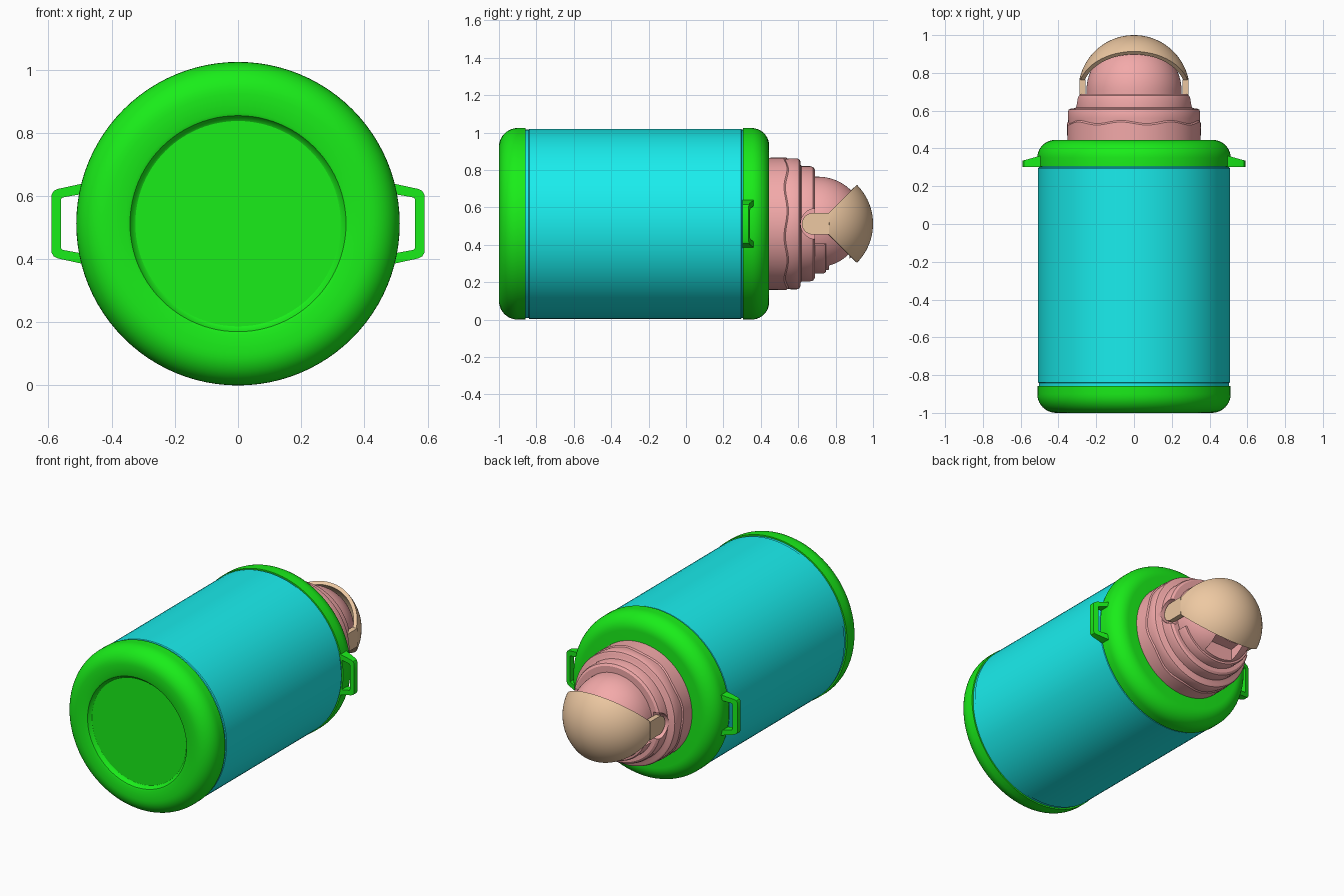
import bpy, bmesh
from math import sin, cos, pi, radians

if "Cube" in bpy.data.objects:
    bpy.data.objects.remove(bpy.data.objects["Cube"])

CZ = 0.512  # height of the bottle's long axis


def material(name, rgb):
    m = bpy.data.materials.new(name)
    m.diffuse_color = (*rgb, 1)
    m.use_nodes = True
    m.node_tree.nodes["Principled BSDF"].inputs["Base Color"].default_value = m.diffuse_color
    return m


GREEN = material("green", (0.01, 0.85, 0.01))
CYAN = material("cyan", (0.01, 0.85, 0.85))
PINK = material("pink", (0.90, 0.40, 0.40))
TAN = material("tan", (0.85, 0.58, 0.36))


def finish(name, bm, mat, recalc=True):
    if recalc:
        bmesh.ops.recalc_face_normals(bm, faces=bm.faces)
    me = bpy.data.meshes.new(name)
    bm.to_mesh(me)
    bm.free()
    ob = bpy.data.objects.new(name, me)
    bpy.context.collection.objects.link(ob)
    if mat:
        me.materials.append(mat)
    return ob


def activate(ob):
    bpy.ops.object.select_all(action='DESELECT')
    ob.select_set(True)
    bpy.context.view_layer.objects.active = ob


def smooth(ob, angle=32):
    activate(ob)
    bpy.ops.object.shade_smooth_by_angle(angle=radians(angle))


def lathe(name, profile, mat, n=96):
    """Spin (radius, y[, wave]) points round the long axis."""
    bm = bmesh.new()
    rings = []
    for r, y, *w in profile:
        wave = w[0] if w else 0
        if r == 0:
            rings.append([bm.verts.new((0, y, CZ))] * n)
        else:
            rings.append([bm.verts.new((r * cos(2 * pi * i / n), y + wave * sin(16 * pi * i / n),
                                        CZ + r * sin(2 * pi * i / n))) for i in range(n)])
    for a, b in zip(rings, rings[1:]):
        for i in range(n):
            j = (i + 1) % n
            bm.faces.new(list(dict.fromkeys((a[i], a[j], b[j], b[i]))))
    return finish(name, bm, mat)


def prism(name, pts, x0, x1, mat):
    """Extrude a (y, z) outline along x."""
    bm = bmesh.new()
    a = [bm.verts.new((x0, y, z)) for y, z in pts]
    b = [bm.verts.new((x1, y, z)) for y, z in pts]
    bm.faces.new(a)
    bm.faces.new(b)
    for i in range(len(pts)):
        j = (i + 1) % len(pts)
        bm.faces.new((a[i], a[j], b[j], b[i]))
    return finish(name, bm, mat)


def arc(cr, cy, rad, a0, a1, n=10):
    return [(cr + rad * cos(radians(a0 + (a1 - a0) * i / n)),
             cy + rad * sin(radians(a0 + (a1 - a0) * i / n))) for i in range(n + 1)]


def cut(ob, cutter):
    m = ob.modifiers.new("cut", 'BOOLEAN')
    m.object = cutter
    m.solver = 'EXACT'
    activate(ob)
    bpy.ops.object.modifier_apply(modifier="cut")
    bpy.data.objects.remove(cutter)


# Body barrel
smooth(lathe("body", [(0, -0.87), (0.503, -0.87), (0.503, -0.842), (0.508, -0.838), (0.508, 0.295),
                      (0.503, 0.299), (0.503, 0.32), (0, 0.32)], CYAN))

# Base cap with recessed disc
smooth(lathe("base_cap", [(0, -0.975), (0.325, -0.975), (0.333, -0.980), (0.342, -0.996), (0.352, -1.0)]
             + arc(0.412, -0.90, 0.10, -90, 0) + [(0.512, -0.858), (0.5, -0.858), (0, -0.858)], GREEN))

# Shoulder
smooth(lathe("shoulder", [(0, 0.305), (0.5, 0.305), (0.512, 0.305)]
             + arc(0.417, 0.35, 0.095, 0, 90) + [(0, 0.445)], GREEN))

# Side handles: tapered open loops
half = [((0.46, 0.134), (0.46, 0.100)), ((0.570, 0.110), (0.555, 0.083)),
        ((0.583, 0.104), (0.559, 0.080)), ((0.590, 0.092), (0.560, 0.076))]
path = half + [((o[0], -o[1]), (i[0], -i[1])) for o, i in reversed(half)]
for side, s in (("left", -1), ("right", 1)):
    bm = bmesh.new()
    loops = []
    for (ox, oz), (ix, iz) in path:
        back = lambda x: 0.335 + (0.59 - x) * 0.28
        loops.append([bm.verts.new((s * x, y, CZ + z)) for x, y, z in
                      ((ox, 0.303, oz), (ox, back(ox), oz), (ix, back(ix), iz), (ix, 0.303, iz))])
    for a, b in zip(loops, loops[1:]):
        for i in range(4):
            j = (i + 1) % 4
            bm.faces.new((a[i], a[j], b[j], b[i]))
    bm.faces.new(loops[0])
    bm.faces.new(loops[-1])
    smooth(finish(f"handle_{side}", bm, GREEN))

# Two-tier neck with a wavy ridge, notched for the hinge arms
neck = lathe("neck", [(0, 0.43), (0.353, 0.43), (0.354, 0.532, 0.008), (0.348, 0.540, 0.008), (0.350, 0.560),
                      (0.350, 0.594), (0.346, 0.605), (0.335, 0.611), (0.315, 0.613), (0.308, 0.618),
                      (0.308, 0.664), (0.303, 0.680), (0.290, 0.689), (0, 0.690)], PINK)
for s in (-1, 1):
    circle = [(0.695 + 0.082 * cos(2 * pi * i / 32), CZ + 0.082 * sin(2 * pi * i / 32)) for i in range(32)]
    cut(neck, prism("notch_cutter", circle, s * 0.258, s * 0.45, None))
smooth(neck)

# Inner dome with a spout pocket underneath
dome = lathe("dome", [(0, 0.67), (0.252, 0.67)] + arc(0, 0.705, 0.252, 0, 88, 20) + [(0, 0.957)], PINK)
cut(dome, prism("pocket_cutter", [(0.765, 0.2), (0.875, 0.2), (0.875, 0.38), (0.765, 0.36)], -0.10, 0.10, None))
smooth(dome)

# Raised collar round the lower half of the dome
bm = bmesh.new()
section = [(0.24, 0.68), (0.266, 0.68), (0.266, 0.735), (0.260, 0.747), (0.235, 0.750)]
rings = []
for i in range(33):
    t = radians(-90 - 65 + 130 * i / 32)
    rings.append([bm.verts.new((r * cos(t), y, CZ + r * sin(t))) for r, y in section])
for a, b in zip(rings, rings[1:]):
    for i in range(5):
        j = (i + 1) % 5
        bm.faces.new((a[i], a[j], b[j], b[i]))
bm.faces.new(rings[0])
bm.faces.new(rings[-1])
smooth(finish("spout_collar", bm, PINK))

# Flip cap: spherical wedge shell hinged about x
bm = bmesh.new()
R, CY, NA, NB = 0.295, 0.705, 48, 24
grid = []
for i in range(NA + 1):
    a = radians(-78 + 156 * i / NA)
    row = []
    for j in range(NB + 1):
        b = radians(-45 + 90 * j / NB)
        row.append(bm.verts.new((R * sin(a), CY + R * cos(a) * cos(b), CZ + R * cos(a) * sin(b))))
    grid.append(row)
for i in range(NA):
    for j in range(NB):
        bm.faces.new((grid[i][j], grid[i][j + 1], grid[i + 1][j + 1], grid[i + 1][j]))
cap = finish("flip_cap", bm, TAN, recalc=False)
m = cap.modifiers.new("shell", 'SOLIDIFY')
m.thickness = 0.022
m.offset = -1
activate(cap)
bpy.ops.object.modifier_apply(modifier="shell")
smooth(cap)

# Hinge arms with rounded ends
for side, s in (("left", -1), ("right", 1)):
    end = [(0.677 - 0.057 * sin(pi * i / 16), CZ + 0.057 * cos(pi * i / 16)) for i in range(17)]
    smooth(prism(f"hinge_arm_{side}", end + [(0.765, CZ - 0.057), (0.765, CZ + 0.057)],
                 s * 0.256, s * 0.289, TAN))
